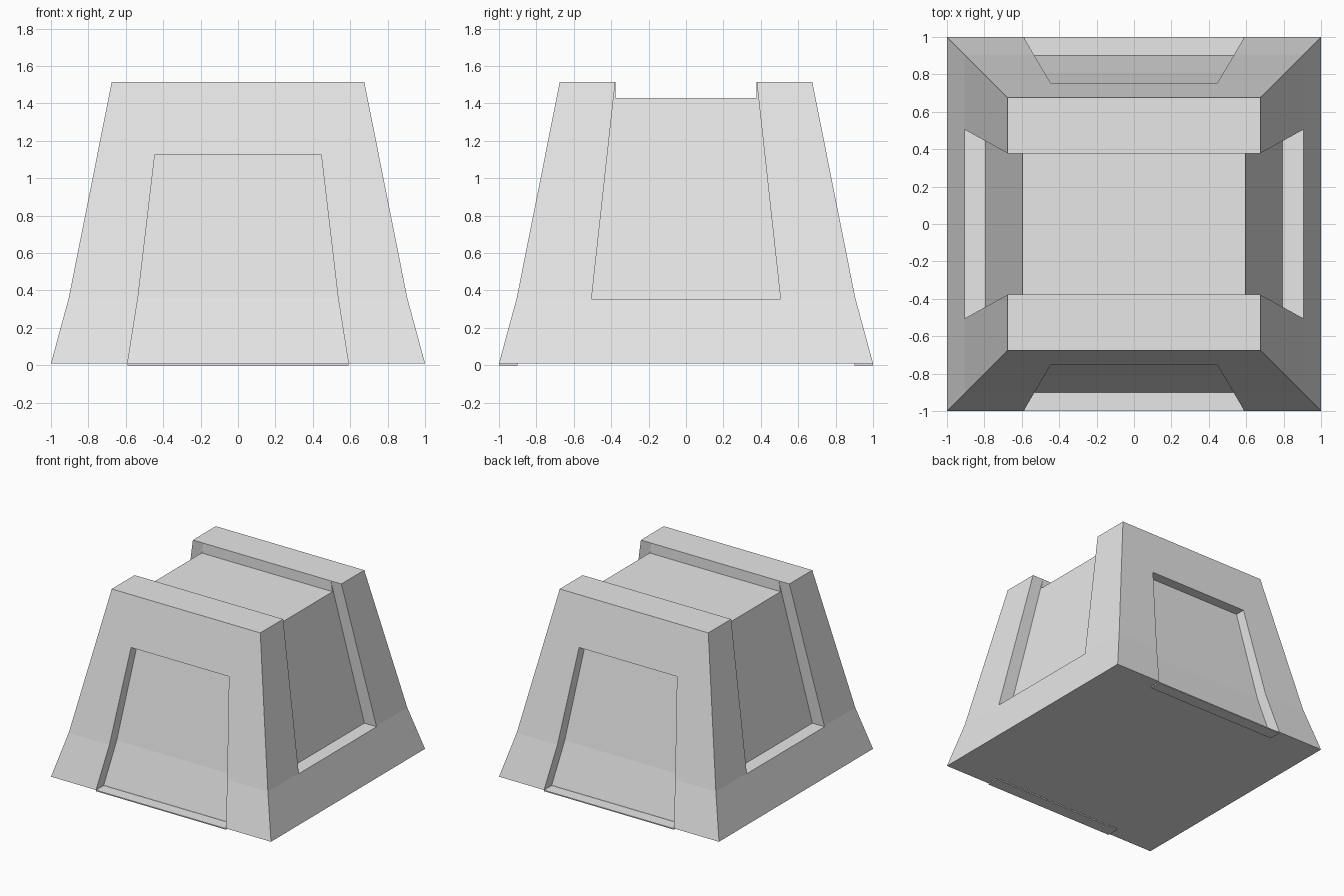
import bpy, bmesh
from mathutils import Matrix

cube = bpy.data.objects.get("Cube")
if cube:
    bpy.data.objects.remove(cube, do_unlink=True)

grey = bpy.data.materials.new("plain_grey")
grey.use_nodes = True
colour = (0.8, 0.8, 0.8, 1.0)
grey.diffuse_color = colour
grey.node_tree.nodes["Principled BSDF"].inputs["Base Color"].default_value = colour


def loft(name, rows, turn=0):
    """Stack rectangles given as (z, half_width, near_y, far_y), turned about z in degrees."""
    bm = bmesh.new()
    rings = [[bm.verts.new(p) for p in
              ((-w, a, z), (w, a, z), (w, b, z), (-w, b, z))] for z, w, a, b in rows]
    bm.faces.new(rings[0][::-1])
    bm.faces.new(rings[-1])
    for low, high in zip(rings, rings[1:]):
        for i in range(4):
            j = (i + 1) % 4
            bm.faces.new((low[i], low[j], high[j], high[i]))
    bm.transform(Matrix.Rotation(turn * 3.14159265 / 180, 4, "Z"))
    bmesh.ops.recalc_face_normals(bm, faces=bm.faces)
    mesh = bpy.data.meshes.new(name)
    bm.to_mesh(mesh)
    bm.free()
    mesh.materials.append(grey)
    obj = bpy.data.objects.new(name, mesh)
    bpy.context.collection.objects.link(obj)
    return obj


# Tapered block with a flared foot
body = loft("body", [(z, h, -h, h) for z, h in ((0.01, 1), (0.36, 0.905), (1.515, 0.675))])

# Recess profiles: height, half width, distance of the panel from the centre
door = ((-0.05, 0.6, 0.915), (0.36, 0.535, 0.81), (1.125, 0.445, 0.67))
groove = ((0.355, 0.505, 0.795), (1.515, 0.378, 0.579), (1.6, 0.369, 0.563))

cutters = [loft("top_channel_cutter", [(z, 1.2, -0.378, 0.378) for z in (1.43, 1.7)])]
for profile, turns in ((door, (0, 180)), (groove, (90, 270))):
    for turn in turns:
        rows = [(z, w, -1.3, -d) for z, w, d in profile]
        cutters.append(loft("recess_cutter", rows, turn))

# Cut the top channel, side grooves and end recesses
for cutter in cutters:
    cutter.hide_render = True
    mod = body.modifiers.new("cut", "BOOLEAN")
    mod.operation = "DIFFERENCE"
    mod.solver = "EXACT"
    mod.object = cutter
bpy.context.view_layer.update()
result = bpy.data.meshes.new_from_object(
    body.evaluated_get(bpy.context.evaluated_depsgraph_get()))
body.modifiers.clear()
body.data = result
for cutter in cutters:
    bpy.data.objects.remove(cutter, do_unlink=True)

# Thin sills at the foot of the end recesses
for name, turn in (("front_sill", 0), ("back_sill", 180)):
    loft(name, [(z, 0.59, -1, -0.9) for z in (0, 0.009)], turn)
